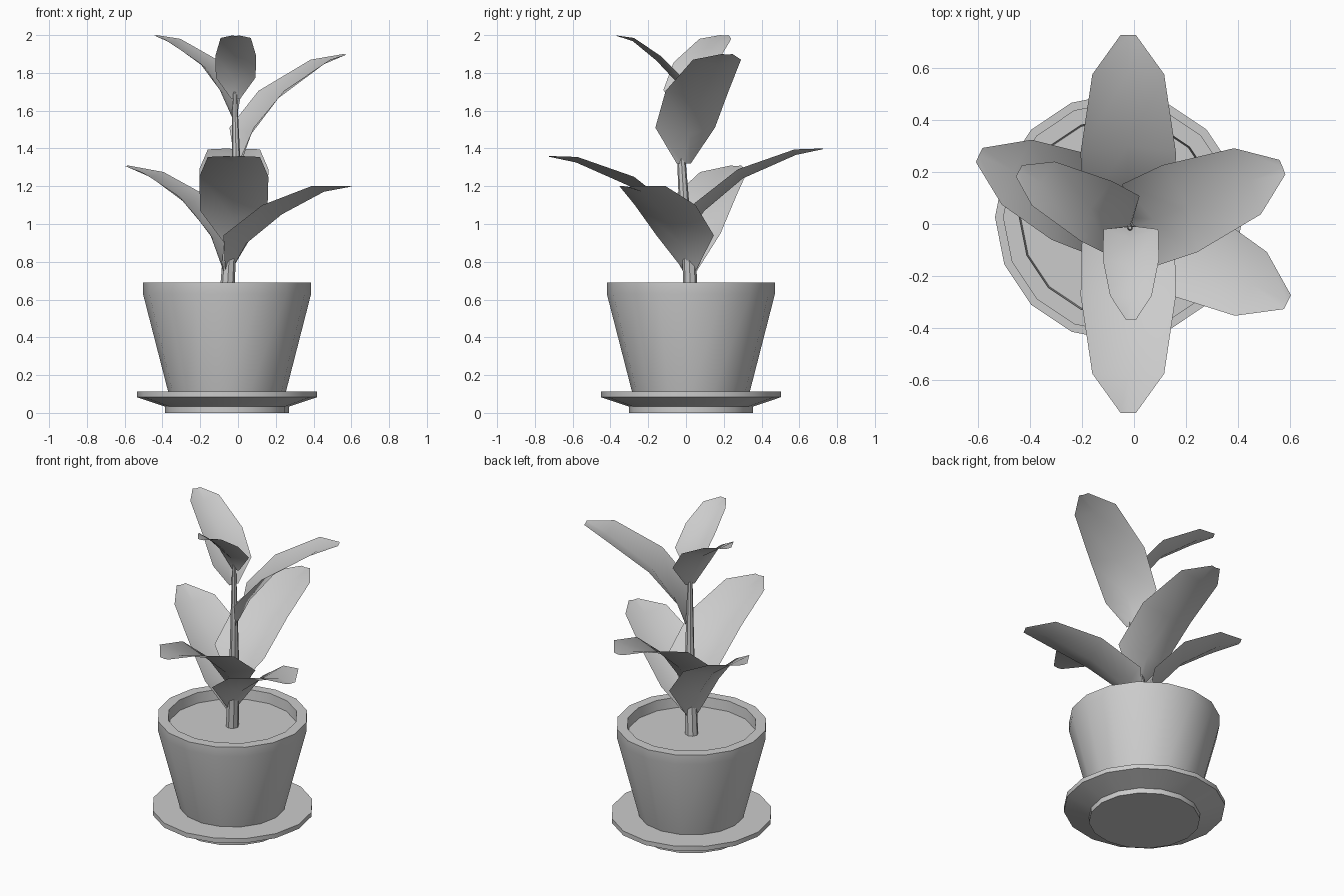
import bpy, math
from mathutils import Vector

if "Cube" in bpy.data.objects:
    bpy.data.objects.remove(bpy.data.objects["Cube"])


def make(name, verts, faces, angle):
    me = bpy.data.meshes.new(name)
    me.from_pydata(verts, [], faces)
    me.update()
    ob = bpy.data.objects.new(name, me)
    bpy.context.collection.objects.link(ob)
    bpy.ops.object.select_all(action='DESELECT')
    ob.select_set(True)
    bpy.context.view_layer.objects.active = ob
    bpy.ops.object.shade_smooth_by_angle(angle=math.radians(angle))
    return ob


def rings(name, levels, sides, angle=30):
    """Stack of horizontal rings (x, y, z, radius), capped at both ends."""
    verts, faces = [], []
    for x, y, z, r in levels:
        for i in range(sides):
            a = 2 * math.pi * i / sides
            verts.append((x + r * math.cos(a), y + r * math.sin(a), z))
    for j in range(len(levels) - 1):
        for i in range(sides):
            k = (i + 1) % sides
            faces.append((j * sides + i, j * sides + k,
                          (j + 1) * sides + k, (j + 1) * sides + i))
    faces.append(tuple(reversed(range(sides))))
    faces.append(tuple(range((len(levels) - 1) * sides, len(levels) * sides)))
    return make(name, verts, faces, angle)


def leaf(name, base, heading, path, halves, size=1.0):
    """Folded leaf: path holds (outward, up) of the edges, midrib hangs below."""
    a = math.radians(heading)
    out = Vector((math.cos(a), math.sin(a), 0))
    side = Vector((-math.sin(a), math.cos(a), 0))
    up = Vector((0, 0, 1))
    sag = [0, .066, .055, .03, .004]
    verts, faces = [], []
    for i, (d, h) in enumerate(path):
        p = Vector(base) + out * d + up * h
        d0, h0 = path[max(i - 1, 0)]
        d1, h1 = path[min(i + 1, len(path) - 1)]
        t = Vector((d1 - d0, h1 - h0)).normalized()
        mid = p + (out * t.y - up * t.x) * sag[i] * size
        verts += [p - side * halves[i], mid, p + side * halves[i]]
    for j in range(len(path) - 1):
        for k in range(2):
            q = j * 3 + k
            faces.append((q, q + 1, q + 4, q + 3)[::-1])
    return make(name, verts, faces, 180)


PX, PY = -.058, .026

# Saucer and pot
rings("saucer", [(PX, PY, z, r) for z, r in
                 [(0, .328), (.033, .328), (.083, .476), (.112, .476)]], 16)
rings("pot", [(PX, PY, z, r) for z, r in
              [(.105, .31), (.63, .445), (.69, .445), (.69, .383), (.6, .375)]], 16)
rings("soil", [(PX, PY, .58, .37), (PX, PY, .625, .38)], 16)

# Stem, leaning and tapering upwards
rings("stem", [(-.06, .026, .6, .039), (-.045, .015, .85, .035),
               (-.02, -.01, 1.1, .028), (-.01, -.025, 1.35, .022),
               (-.016, -.018, 1.6, .015), (-.015, -.015, 1.76, .006)], 8)

# Leaves, from the lowest pair to the small top one
wide = [.04, .17, .18, .137, .03]
low = [(0, 0), (.055, .18), (.29, .34), (.558, .44), (.715, .44)]
mid = [(0, 0), (.05, .185), (.28, .365), (.58, .47), (.73, .475)]
high = [(0, 0), (.02, .19), (.19, .385), (.47, .55), (.615, .58)]
leaf("leaf_low_right", (-.05, .02, .76), -26.6, low, wide)
leaf("leaf_low_left", (-.06, .02, .75), 155.4,
     [(0, 0), (.02, .2), (.2, .4), (.43, .525), (.588, .56)], wide)
leaf("leaf_front", (-.022, .005, .885), -90, mid, [.04, .178, .183, .138, .03])
leaf("leaf_back", (-.022, -.005, .925), 90, mid, [.04, .178, .183, .138, .03])
leaf("leaf_high_right", (0, -.012, 1.32), 22, high, wide)
leaf("leaf_high_left", (-.02, -.015, 1.57), 152.6,
     [(0, 0), (.02, .14), (.14, .285), (.37, .41), (.475, .43)],
     [.03, .128, .13, .095, .025], .75)
leaf("leaf_top_front", (-.012, -.01, 1.665), -90,
     [(0, 0), (.01, .11), (.125, .225), (.265, .32), (.357, .333)],
     [.025, .105, .108, .08, .02], .6)
